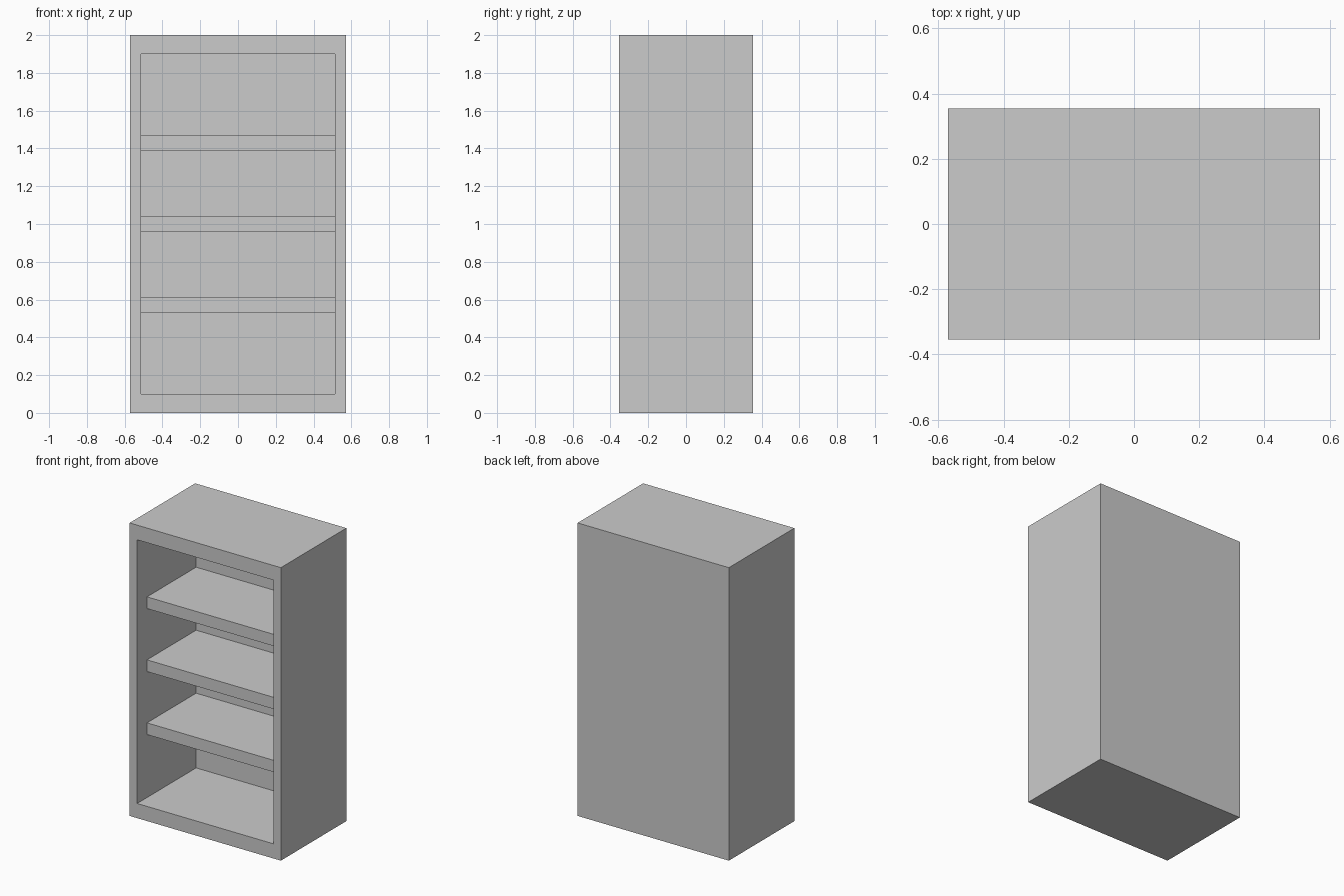
import bpy, bmesh
from mathutils import Vector, Matrix

if "Cube" in bpy.data.objects:
    bpy.data.objects.remove(bpy.data.objects["Cube"])

W, D, H = 1.142, 0.707, 2.0
WALL_X, WALL_Z, BACK = 0.057, 0.1, 0.071
RECESS, SHELF_T = 0.106, 0.08


def box(bm, size, centre):
    mat = Matrix.Translation(centre) @ Matrix.Diagonal((*size, 1))
    bmesh.ops.create_cube(bm, size=1, matrix=mat)


def finish(bm, name):
    bmesh.ops.recalc_face_normals(bm, faces=bm.faces)
    mesh = bpy.data.meshes.new(name)
    bm.to_mesh(mesh)
    bm.free()
    obj = bpy.data.objects.new(name, mesh)
    bpy.context.collection.objects.link(obj)
    return obj


# Carcass: a box whose front face is inset, then pushed in to hollow it
bm = bmesh.new()
box(bm, (W, D, H), (0, 0, H / 2))
front = min(bm.faces, key=lambda f: f.calc_center_median().y)
front = bmesh.ops.extrude_discrete_faces(bm, faces=[front])["faces"][0]
for v in front.verts:
    v.co.x += -WALL_X if v.co.x > 0 else WALL_X
    v.co.z += -WALL_Z if v.co.z > H / 2 else WALL_Z
front = bmesh.ops.extrude_discrete_faces(bm, faces=[front])["faces"][0]
bmesh.ops.translate(bm, verts=front.verts, vec=Vector((0, D - BACK, 0)))
finish(bm, "bookcase_carcass")

# Three evenly spaced shelves, set back from the front
shelf_depth = D - BACK - RECESS
shelf_y = -D / 2 + RECESS + shelf_depth / 2
for i in range(3):
    bm = bmesh.new()
    box(bm, (W - 2 * WALL_X, shelf_depth, SHELF_T), (0, shelf_y, 0.57 + 0.43 * i))
    finish(bm, f"shelf_{i + 1}")
